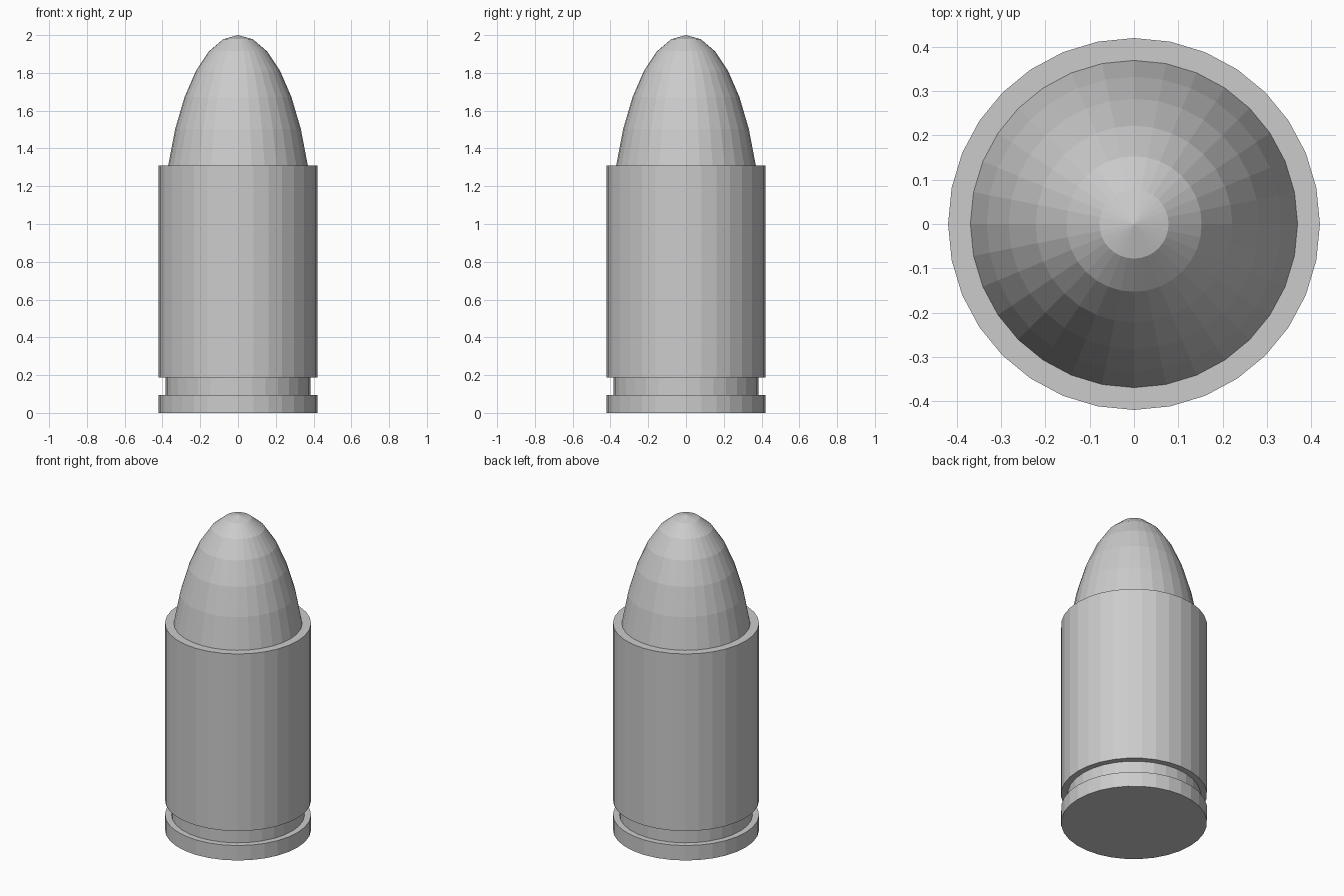
import bpy, bmesh, math

if "Cube" in bpy.data.objects:
    bpy.data.objects.remove(bpy.data.objects["Cube"])

SIDES = 32


def lathe(name, profile):
    """Revolve (radius, z) points around z; zero radius makes a pole."""
    bm = bmesh.new()
    rings = []
    for r, z in profile:
        if r < 1e-6:
            rings.append([bm.verts.new((0, 0, z))] * SIDES)
        else:
            rings.append([bm.verts.new((r * math.cos(2 * math.pi * i / SIDES),
                                        r * math.sin(2 * math.pi * i / SIDES), z))
                          for i in range(SIDES)])
    for a, b in zip(rings, rings[1:]):
        for i in range(SIDES):
            j = (i + 1) % SIDES
            corners = dict.fromkeys((a[i], a[j], b[j], b[i]))
            bm.faces.new(list(corners))
    # Cap open ends
    for ring, flip in ((rings[0], True), (rings[-1], False)):
        if ring[0] is not ring[1]:
            bm.faces.new(ring[::-1] if flip else ring)
    bmesh.ops.recalc_face_normals(bm, faces=bm.faces)
    mesh = bpy.data.meshes.new(name)
    bm.to_mesh(mesh)
    bm.free()
    obj = bpy.data.objects.new(name, mesh)
    bpy.context.collection.objects.link(obj)
    return obj


# Casing: rim, extractor groove and straight wall, with the mouth left as a ledge
MOUTH_Z, MOUTH_R = 1.31, 0.3696
case = [(0.42, 0), (0.42, 0.095), (0.383, 0.095), (0.383, 0.187),
        (0.42, 0.187), (0.42, MOUTH_Z)]
# Projectile: stretched sphere tip, in steps of 11.25 degrees
HEIGHT = (2.0 - MOUTH_Z) / (1 - math.cos(math.radians(67.5)))
tip = [(0.4 * math.sin(math.radians(11.25 * k)),
        2.0 - HEIGHT * (1 - math.cos(math.radians(11.25 * k))))
       for k in range(6, -1, -1)]

# Casing and projectile share one watertight surface
lathe("cartridge", case + tip)
